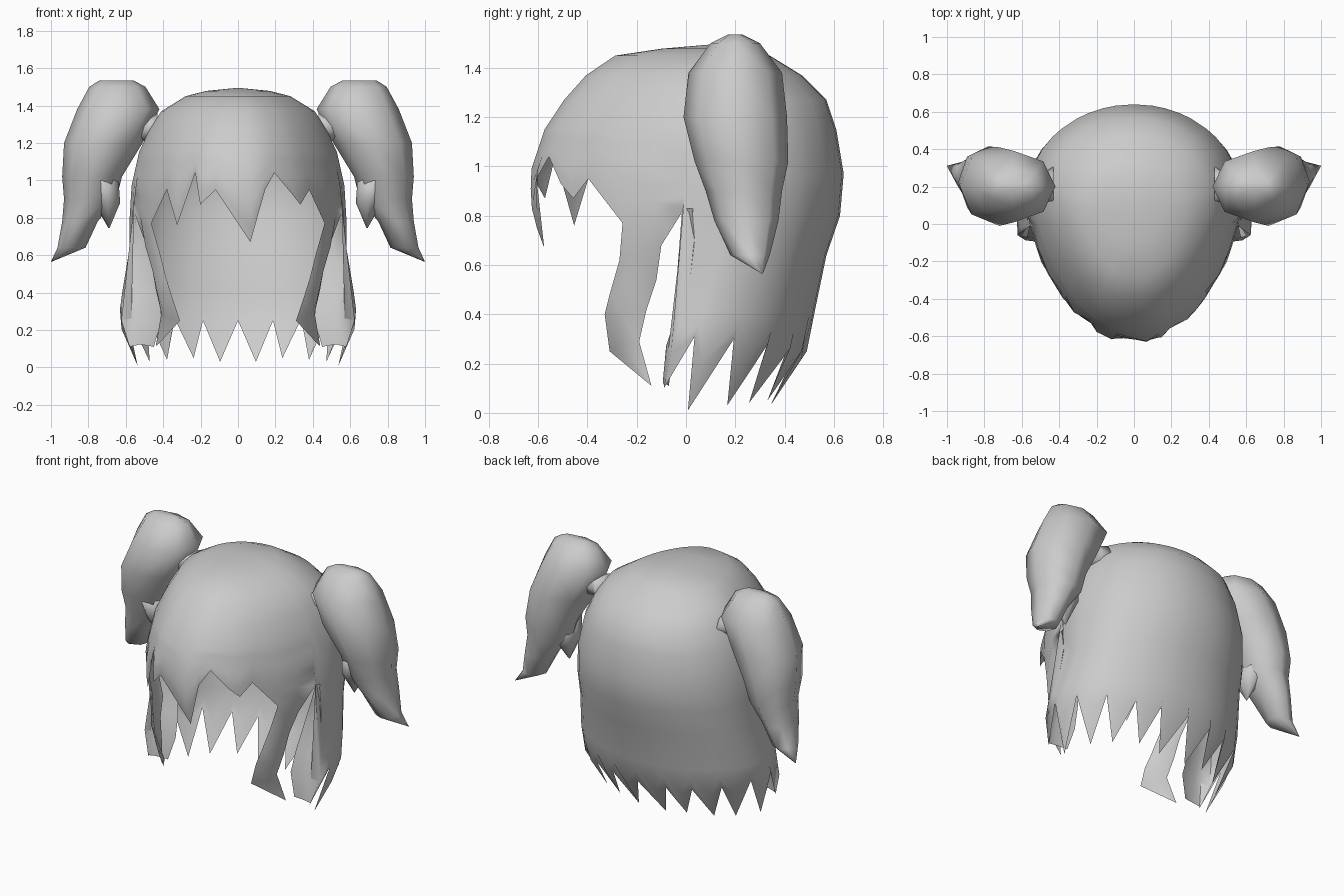
import bpy, bmesh, math
from mathutils import Vector

cube = bpy.data.objects.get("Cube")
if cube:
    bpy.data.objects.remove(cube)

hair = bpy.data.materials.new("hair_grey")
hair.use_nodes = True
GREY = (0.6, 0.6, 0.6, 1)
hair.diffuse_color = GREY
hair.node_tree.nodes["Principled BSDF"].inputs["Base Color"].default_value = GREY


def finish(name, bm):
    """Turn a bmesh into a smooth shaded object."""
    bmesh.ops.remove_doubles(bm, verts=bm.verts, dist=0.0005)
    bmesh.ops.recalc_face_normals(bm, faces=bm.faces)
    mesh = bpy.data.meshes.new(name)
    bm.to_mesh(mesh)
    bm.free()
    mesh.materials.append(hair)
    mesh.shade_smooth()
    obj = bpy.data.objects.new(name, mesh)
    bpy.context.collection.objects.link(obj)


def bridge(bm, a, b, closed=False):
    for i in range(len(a) if closed else len(a) - 1):
        j = (i + 1) % len(a)
        bm.faces.new((a[i], a[j], b[j], b[i]))


# Scalp shape by height: z, front y, back y, half width, y of widest point
PROFILE = [
    (1.478, -.10, .27, .17, .10), (1.45, -.29, .34, .28, .10),
    (1.37, -.41, .47, .41, .13), (1.27, -.50, .57, .475, .15),
    (1.15, -.58, .61, .53, .15), (.97, -.64, .64, .57, .15),
    (.80, -.63, .625, .58, .15), (.64, -.57, .57, .58, .15),
    (.40, -.55, .52, .62, .08), (.25, -.55, .49, .64, .03),
    (.12, -.55, .43, .60, .0), (.01, -.55, .33, .54, -.03),
]


def scalp(angle, z):
    """Point on the hair shell; 0 is the front, 90 the left, 180 the back."""
    for hi, lo in zip(PROFILE, PROFILE[1:]):
        if z >= lo[0]:
            break
    k = min(1, max(0, (hi[0] - z) / (hi[0] - lo[0])))
    front, back, width, mid = (a + (b - a) * k for a, b in zip(hi[1:], lo[1:]))
    c, s = math.cos(math.radians(angle)), math.sin(math.radians(angle))
    y = mid - (mid - front) * c ** 1.25 if c > 0 else mid - (back - mid) * c
    return Vector((width * s, y, z))


# Jagged hem: fringe as (x, z), sides and back as (angle, z)
FRINGE = [(-.38, .95), (-.32, .76), (-.235, 1.04), (-.2, .87), (-.12, .95),
          (.065, .67), (.145, .95), (.2, 1.04), (.285, .93), (.33, .87), (.38, .95)]
SIDE = [(53, .77), (64, .80), (74, .83), (77, .10), (87, .31),
        (96, .01), (109, .30), (121, .03), (130, .28), (137, .04),
        (148, .26), (155, .05), (163, .25), (170, .03)]
hem = [(math.degrees(math.asin(x / .57)), z) for x, z in FRINGE]
hem += SIDE + [(180, .25)] + [(360 - a, z) for a, z in reversed(SIDE)]

# Cap with fringe and back curtain
bm = bmesh.new()
columns = []
for angle, low in hem:
    heights = [p[0] for p in PROFILE[:5]]
    if low < .5:
        heights += [p[0] for p in PROFILE[5:9]] + [.4 + (low - .4) * .5, low]
    else:
        heights += [1.15 + (low - 1.15) * i / 6 for i in range(1, 7)]
    columns.append([bm.verts.new(scalp(angle, z)) for z in heights])
crown = bm.verts.new((0, .1, 1.495))
for i, col in enumerate(columns):
    after = columns[(i + 1) % len(columns)]
    bridge(bm, col, after)
    bm.faces.new((crown, col[0], after[0]))


def strand(bm, row, edges, bulge, side):
    """Hang a strip of hair from a row of three points."""
    row = [bm.verts.new((p.x * side, p.y, p.z)) for p in row]
    for edge_a, edge_b in edges:
        a, b = Vector(edge_a), Vector(edge_b)
        mid = (a + b) / 2 + Vector(bulge) * (a - b).length
        below = [bm.verts.new((p.x * side, p.y, p.z)) for p in (a, mid, b)]
        bridge(bm, row, below)
        row = below


# Loose lock in front of each ear: front edge and back edge per row
LOCK = [((.42, -.27, .62), (.50, -.10, .68)), ((.385, -.31, .48), (.45, -.12, .54)),
        ((.36, -.33, .40), (.44, -.16, .42)), ((.31, -.31, .25), (.41, -.19, .29)),
        ((.43, -.15, .12), (.44, -.14, .11))]
# Front edge of the curtain, curling inward behind the lock
CURL = [(.50, .03, .70), (.45, .035, .55), (.42, -.01, .38), (.41, -.05, .25), (.45, -.07, .11)]
for side in (1, -1):
    strand(bm, [scalp(a, z) for a, z in SIDE[:3]], LOCK, (.18, -.1, 0), side)
    curl = [(p, scalp(77, p[2])) for p in CURL]
    strand(bm, [scalp(a, .83) for a in (74, 75.5, 77)], curl, (.05, -.12, .1), side)
finish("hair_cap", bm)


def loft(bm, rings, side, axis="z", sides=8):
    """Closed tube through rings of (x, y, z, radius, radius)."""
    loops = []
    for x, y, z, r1, r2 in rings:
        loop = []
        for i in range(sides):
            a = math.tau * i / sides
            u, v = r1 * math.cos(a), r2 * math.sin(a)
            p = (x + u, y + v, z) if axis == "z" else (x, y + u, z + v)
            loop.append(bm.verts.new((p[0] * side, p[1], p[2])))
        loops.append(loop)
    for a, b in zip(loops, loops[1:]):
        bridge(bm, a, b, True)
    bm.faces.new(loops[0])
    bm.faces.new(loops[-1])


# Pigtails: main bunch, short inner tip and the root joining the cap
BUNCH = [(.65, .20, 1.535, .09, .03), (.645, .20, 1.50, .15, .10),
         (.64, .20, 1.38, .22, .19), (.72, .20, 1.20, .21, .21),
         (.78, .225, 1.02, .16, .19), (.79, .235, .90, .14, .155),
         (.845, .245, .78, .095, .13), (.89, .26, .64, .075, .08),
         (.998, .31, .565, .002, .002)]
INNER_TIP = [(.74, .20, 1.02, .10, .14), (.70, .20, .88, .07, .10),
             (.69, .20, .745, .003, .003)]
ROOT = [(.43, .20, 1.27, .11, .09), (.47, .20, 1.28, .08, .07), (.58, .20, 1.31, .10, .10)]
for side, label in ((1, "left"), (-1, "right")):
    for part, rings, axis in (("pigtail", BUNCH, "z"), ("pigtail_inner_tip", INNER_TIP, "z"),
                              ("pigtail_root", ROOT, "x")):
        bm = bmesh.new()
        loft(bm, rings, side, axis)
        finish(f"{label}_{part}", bm)
